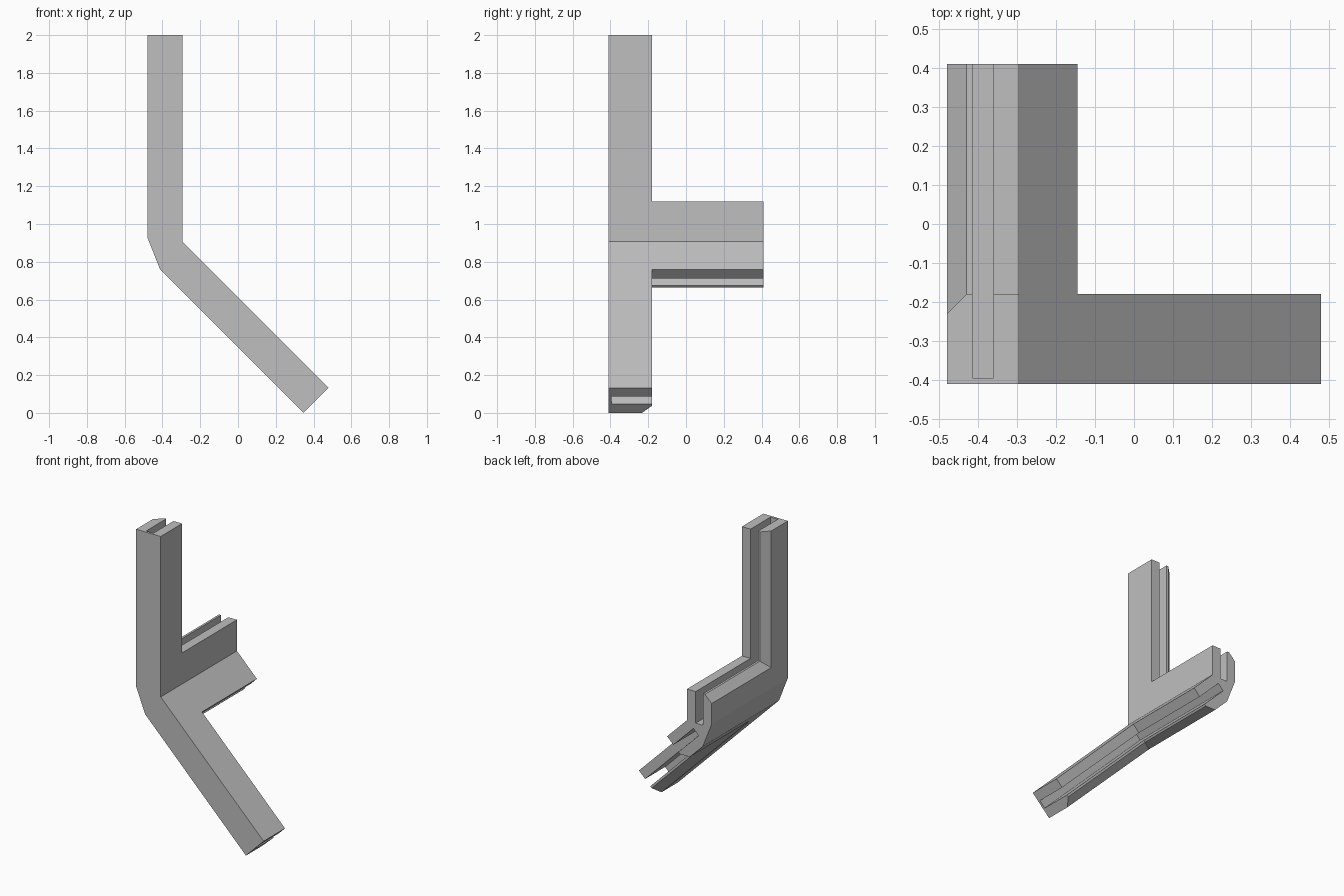
import bpy, bmesh
from mathutils import Vector

if "Cube" in bpy.data.objects:
    bpy.data.objects.remove(bpy.data.objects["Cube"], do_unlink=True)

grey = bpy.data.materials.new("plain_grey")
grey.use_nodes = True
grey.diffuse_color = (0.52, 0.52, 0.52, 1)
grey.node_tree.nodes["Principled BSDF"].inputs["Base Color"].default_value = (0.52, 0.52, 0.52, 1)


def loft(name, rings):
    """Closed solid through matching rings of points."""
    bm = bmesh.new()
    loops = [[bm.verts.new(p) for p in ring] for ring in rings]
    bm.faces.new(loops[0])
    bm.faces.new(loops[-1])
    for a, b in zip(loops, loops[1:]):
        for i in range(len(a)):
            j = (i + 1) % len(a)
            bm.faces.new((a[i], a[j], b[j], b[i]))
    bmesh.ops.recalc_face_normals(bm, faces=bm.faces)
    mesh = bpy.data.meshes.new(name)
    bm.to_mesh(mesh)
    bm.free()
    mesh.materials.append(grey)
    obj = bpy.data.objects.new(name, mesh)
    bpy.context.collection.objects.link(obj)
    return obj


# Bent bar, full depth
FRONT, BACK, LEG_BACK, ARM = -0.41, 0.41, -0.18, 0.212
outline = [(-0.48, 2), (-0.48, 0.93), (-0.413, 0.76), (0.347, 0),
           (0.48, 0.133), (-0.295, 0.908), (-0.295, 2)]
bracket = loft("corner_bracket", [[(x, y, z) for x, z in outline] for y in (FRONT, BACK)])

# Each wing: direction along the leg, and direction from inner to outer face
corner = Vector((-0.295, 0, 0.908))
wings = {"upper": (Vector((0, 0, 1)), Vector((-1, 0, 0))),
         "lower": (Vector((1, 0, -1)).normalized(), Vector((-1, 0, -1)).normalized())}


def wing_cutter(name, along, across, rings):
    """Rings of (depth, start along leg, start in y), running past the far ends."""
    return loft(name, [[corner + across * t + along * u + Vector((0, y, 0))
                        for u, y in ((u0, y0), (3, y0), (3, 1), (u0, 1))]
                       for t, u0, y0 in rings])


cutters = []
for side, (along, across) in wings.items():
    # Open corner between leg and arm, flaring into the outer chamfer
    cutters.append(wing_cutter(side + "_opening_cutter", along, across, [
        (-0.1, ARM, LEG_BACK), (0.135, ARM, LEG_BACK),
        (0.235, ARM - 0.1, LEG_BACK - 0.1)]))
    # Panel slot
    cutters.append(wing_cutter(side + "_slot_cutter", along, across, [
        (0.065, -0.003, -0.395), (0.12, -0.003, -0.395)]))

for cutter in cutters:
    mod = bracket.modifiers.new(cutter.name, "BOOLEAN")
    mod.operation = "DIFFERENCE"
    mod.solver = "EXACT"
    mod.object = cutter

# Bake the cuts, then drop the cutters
bpy.context.view_layer.update()
graph = bpy.context.evaluated_depsgraph_get()
cut_mesh = bpy.data.meshes.new_from_object(bracket.evaluated_get(graph))
bracket.modifiers.clear()
bracket.data = cut_mesh
for cutter in cutters:
    bpy.data.objects.remove(cutter, do_unlink=True)
